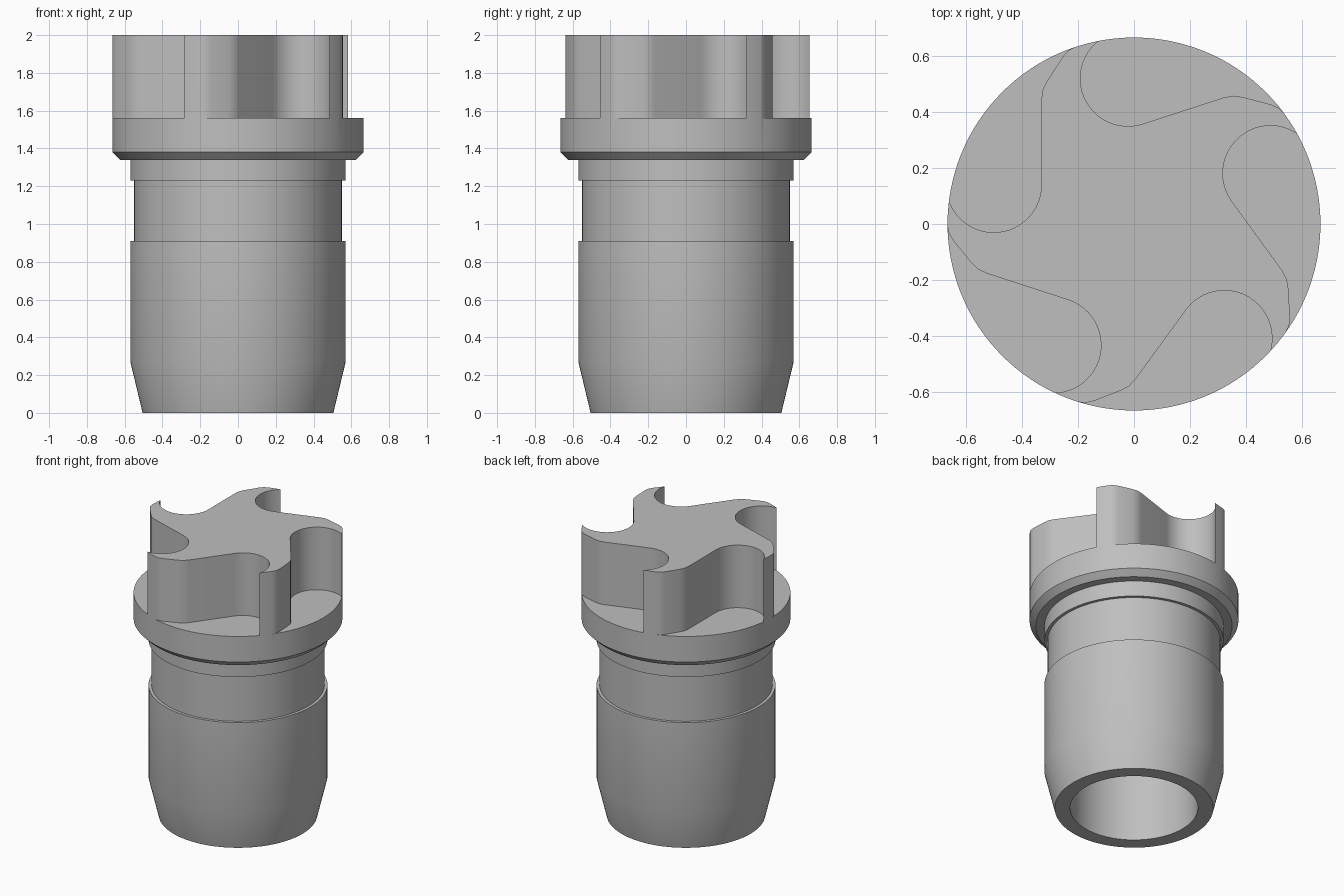
import bpy, bmesh
from math import sin, cos, pi, radians
from mathutils import Matrix, Vector

cube = bpy.data.objects.get("Cube")
if cube:
    bpy.data.objects.remove(cube, do_unlink=True)

grey = bpy.data.materials.new("plain grey")
grey.use_nodes = True
colour = (0.52, 0.52, 0.52, 1)
grey.diffuse_color = colour
grey.node_tree.nodes["Principled BSDF"].inputs["Base Color"].default_value = colour


def to_object(name, bm):
    bmesh.ops.recalc_face_normals(bm, faces=bm.faces[:])
    mesh = bpy.data.meshes.new(name)
    bm.to_mesh(mesh)
    bm.free()
    mesh.materials.append(grey)
    obj = bpy.data.objects.new(name, mesh)
    bpy.context.collection.objects.link(obj)
    return obj


def activate(obj):
    bpy.ops.object.select_all(action='DESELECT')
    obj.select_set(True)
    bpy.context.view_layer.objects.active = obj


def lathe(name, profile, sides=128):
    """Revolve (radius, z) points and cap both ends."""
    bm = bmesh.new()
    rings = []
    for r, z in profile:
        rings.append([bm.verts.new((r * cos(2 * pi * i / sides),
                                    r * sin(2 * pi * i / sides), z))
                      for i in range(sides)])
    for a, b in zip(rings, rings[1:]):
        for i in range(sides):
            j = (i + 1) % sides
            bm.faces.new((a[i], a[j], b[j], b[i]))
    bm.faces.new(rings[0])
    bm.faces.new(rings[-1])
    return to_object(name, bm)


# Hollow shank: blind bore, tapered mouth, relieved neck and collar
shank = lathe("hollow_shank", [
    (0.407, 1.3), (0.407, 0), (0.505, 0), (0.57, 0.27), (0.57, 0.91),
    (0.55, 0.91), (0.55, 1.23), (0.57, 1.23), (0.57, 1.345)])

# Head: chamfered flange with the full-height vane blank above it
head = lathe("vaned_head", [(0.625, 1.34), (0.665, 1.38), (0.665, 2)])

# Curved pocket outline: round end, straight flank, swept lip, open outside
pocket = [(-0.5 + 0.17 * cos(a), 0.14 + 0.17 * sin(a))
          for a in (radians(-170 + 170 * i / 24) for i in range(25))]
pocket += [(-0.33, 0.445), (-0.325, 0.48), (-0.31, 0.51), (-0.255, 0.595),
           (-0.235, 0.618), (-0.2, 0.637), (-0.12, 0.665),
           (-0.3, 0.8), (-0.7, 0.6), (-0.8, 0.2)]


# Five pockets around the axis, cut down to the flange
def pocket_cutter(index):
    bm = bmesh.new()
    turn = Matrix.Rotation(2 * pi * index / 5, 3, 'Z')
    base = bm.faces.new([bm.verts.new(turn @ Vector((x, y, 1.56)))
                         for x, y in pocket])
    side = bmesh.ops.extrude_face_region(bm, geom=[base])["geom"]
    bmesh.ops.translate(bm, vec=(0, 0, 0.6),
                        verts=[v for v in side if isinstance(v, bmesh.types.BMVert)])
    cutter = to_object("pocket_cutter", bm)
    cutter.hide_render = True
    return cutter


for k in range(5):
    cutter = pocket_cutter(k)
    cut = head.modifiers.new("pocket", 'BOOLEAN')
    cut.operation = 'DIFFERENCE'
    cut.solver = 'EXACT'
    cut.object = cutter
    activate(head)
    bpy.ops.object.modifier_apply(modifier=cut.name)
    bpy.data.objects.remove(cutter, do_unlink=True)

for part in (shank, head):
    activate(part)
    bpy.ops.object.shade_smooth_by_angle(angle=radians(30))
